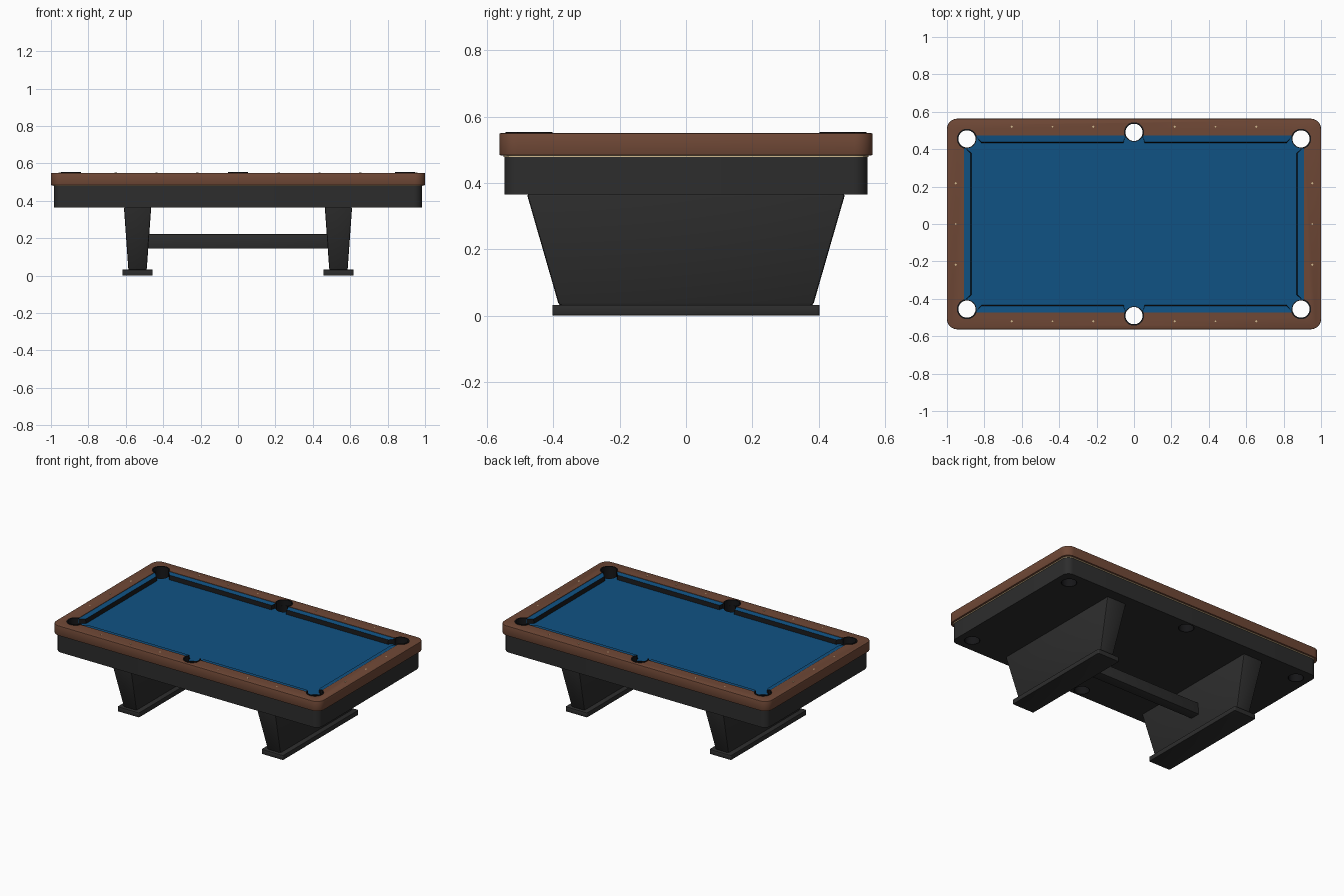
import bpy, bmesh, math
from mathutils import Vector

if "Cube" in bpy.data.objects:
    bpy.data.objects.remove(bpy.data.objects["Cube"], do_unlink=True)


def material(name, rgb, rough=0.6):
    m = bpy.data.materials.new(name)
    m.use_nodes = True
    m.diffuse_color = (*rgb, 1)
    bsdf = m.node_tree.nodes["Principled BSDF"]
    bsdf.inputs["Base Color"].default_value = (*rgb, 1)
    bsdf.inputs["Roughness"].default_value = rough
    return m


WOOD = material("brown wood", (0.16, 0.065, 0.037))
CLOTH = material("blue cloth", (0.005, 0.085, 0.23))
BLACK = material("black paint", (0.026, 0.026, 0.026))
RUBBER = material("pocket black", (0.008, 0.008, 0.009))
CREAM = material("cream inlay", (0.65, 0.5, 0.28))

parts = []


def finish(name, bm, mat, bevel=0):
    bmesh.ops.recalc_face_normals(bm, faces=bm.faces)
    me = bpy.data.meshes.new(name)
    bm.to_mesh(me)
    bm.free()
    ob = bpy.data.objects.new(name, me)
    bpy.context.collection.objects.link(ob)
    if mat:
        me.materials.append(mat)
        parts.append(ob)
    if bevel:
        mod = ob.modifiers.new("Soft edges", "BEVEL")
        mod.width = bevel
        mod.segments = 2
        apply(ob, mod)
    return ob


def apply(ob, mod):
    bpy.context.view_layer.objects.active = ob
    bpy.ops.object.modifier_apply(modifier=mod.name)


def cut(ob, cutter):
    mod = ob.modifiers.new("Cut", "BOOLEAN")
    mod.operation = "DIFFERENCE"
    mod.solver = "EXACT"
    mod.object = cutter
    apply(ob, mod)


def loft(bm, low, high):
    """Closed solid between two matching loops of points."""
    a = [bm.verts.new(p) for p in low]
    b = [bm.verts.new(p) for p in high]
    n = len(a)
    bm.faces.new(a[::-1])
    bm.faces.new(b)
    for i in range(n):
        bm.faces.new((a[i], a[(i + 1) % n], b[(i + 1) % n], b[i]))


def outline(hx, hy, z, r=0, cx=0, steps=8):
    """Rectangle loop, with rounded corners when r is set."""
    pts = []
    for i, (sx, sy) in enumerate(((1, 1), (-1, 1), (-1, -1), (1, -1))):
        for k in range(steps + 1 if r else 1):
            t = math.pi / 2 * (i + k / steps)
            pts.append((cx + sx * (hx - r) + r * math.cos(t),
                        sy * (hy - r) + r * math.sin(t), z))
    return pts


def slab(name, hx, hy, z0, z1, mat, r=0, cx=0, bevel=0):
    bm = bmesh.new()
    loft(bm, outline(hx, hy, z0, r, cx), outline(hx, hy, z1, r, cx))
    return finish(name, bm, mat, bevel)


def ring_arc(bm, c, r0, r1, z0, z1, mid=0, half=math.pi, steps=32):
    """Tube wall around c, either complete or an open arc."""
    full = half >= math.pi
    rows = []
    for k in range(steps if full else steps + 1):
        t = mid - half + 2 * half * k / steps
        d = Vector((math.cos(t), math.sin(t), 0))
        rows.append([bm.verts.new(Vector((c[0], c[1], z)) + d * r)
                     for r, z in ((r0, z0), (r1, z0), (r1, z1), (r0, z1))])
    for k in range(steps):
        a, b = rows[k], rows[(k + 1) % len(rows)]
        for i in range(4):
            j = (i + 1) % 4
            bm.faces.new((a[i], a[j], b[j], b[i]))
    if not full:
        bm.faces.new(rows[0])
        bm.faces.new(rows[-1][::-1])


BED, TOP, BASE = 0.515, 0.549, 0.365
pockets = [(sx * 0.893, sy * 0.455) for sx in (-1, 1) for sy in (-1, 1)]
pockets += [(0, 0.49), (0, -0.49)]

# Cutters for the pocket holes and the playing area
bm = bmesh.new()
for x, y in pockets:
    circle = [(x + 0.0505 * math.cos(k * math.pi / 16),
               y + 0.0505 * math.sin(k * math.pi / 16)) for k in range(32)]
    loft(bm, [(*p, 0.3) for p in circle], [(*p, 0.7) for p in circle])
hole_cutter = finish("hole_cutter", bm, None)
opening_cutter = slab("opening_cutter", 0.908, 0.472, 0.45, 0.7, None)
for c in (hole_cutter, opening_cutter):
    c.hide_render = True

# Cabinet, trim line, wooden rail and cloth bed
cabinet = slab("cabinet", 0.983, 0.547, BASE, 0.478, BLACK, 0.045)
trim = slab("trim_line", 0.986, 0.55, 0.478, 0.483, CREAM, 0.047)
rail = slab("wooden_rail", 1.0, 0.563, 0.483, TOP + 0.001, WOOD, 0.055, bevel=0.004)
cut(rail, opening_cutter)
bed = slab("cloth_bed", 0.909, 0.473, 0.479, BED, CLOTH)
for ob in (cabinet, trim, rail, bed):
    cut(ob, hole_cutter)


# Cushions: cloth on top, dark nose
def cushion(name, place, back, nose, b0, b1, n0, n1):
    bm = bmesh.new()
    low = [(b0, back), (b1, back), (n1, nose - 0.006), (n0, nose - 0.006)]
    high = [(b0, back), (b1, back), (n1, nose), (n0, nose)]
    loft(bm, [place(u, v, BED - 0.003) for u, v in low],
         [place(u, v, TOP - 0.002 if v == back else TOP - 0.006) for u, v in high])
    ob = finish(name, bm, CLOTH)
    ob.data.materials.append(RUBBER)
    for f in ob.data.polygons:
        f.material_index = 0 if f.normal.z > 0.7 else 1
    cut(ob, hole_cutter)


for s, side in ((-1, "front"), (1, "back")):
    for m, hand in ((-1, "right"), (1, "left")):
        cushion(f"{side}_{hand}_cushion", lambda u, v, z: (m * u, s * v, z),
                0.473, 0.438, 0.046, 0.85, 0.056, 0.815)
for s, hand in ((-1, "right"), (1, "left")):
    cushion(f"{hand}_end_cushion", lambda u, v, z: (s * v, u, z),
            0.909, 0.873, -0.412, 0.412, -0.378, 0.378)

# Pocket liners: full tube below the cloth, open collar above it
for i, (x, y) in enumerate(pockets):
    bm = bmesh.new()
    ring_arc(bm, (x, y), 0.046, 0.051, BASE, BED)
    mid = math.atan2(math.copysign(1, y), math.copysign(1, x) if x else 0)
    ring_arc(bm, (x, y), 0.046, 0.054, BED, 0.554, mid, math.radians(122))
    finish(f"pocket_liner_{i + 1}", bm, RUBBER)

# Diamond sights on the rail
sights = [(m * k * 0.218, s * 0.52) for s in (-1, 1) for m in (-1, 1) for k in (1, 2, 3)]
sights += [(s * 0.953, k * 0.218) for s in (-1, 1) for k in (-1, 0, 1)]
bm = bmesh.new()
for x, y in sights:
    shape = [(x + 0.006, y), (x, y + 0.006), (x - 0.006, y), (x, y - 0.006)]
    loft(bm, [(*p, TOP) for p in shape], [(*p, TOP + 0.002) for p in shape])
finish("rail_sights", bm, CREAM)

# Tapered legs on flat feet, joined by a stretcher
for s, hand in ((-1, "right"), (1, "left")):
    bm = bmesh.new()
    loft(bm, outline(0.049, 0.383, 0.03, 0, s * 0.537),
         outline(0.073, 0.48, BASE + 0.002, 0, s * 0.537))
    finish(f"{hand}_leg", bm, BLACK, 0.008)
    slab(f"{hand}_foot", 0.081, 0.403, 0, 0.032, BLACK, 0.008, s * 0.537, 0.003)
slab("stretcher", 0.5, 0.035, 0.145, 0.222, BLACK, bevel=0.003)

# Remove the cutters and smooth the round parts
for c in (hole_cutter, opening_cutter):
    bpy.data.objects.remove(c, do_unlink=True)
bpy.ops.object.select_all(action="DESELECT")
for ob in parts:
    ob.select_set(True)
bpy.context.view_layer.objects.active = parts[0]
bpy.ops.object.shade_smooth_by_angle(angle=math.radians(30))
